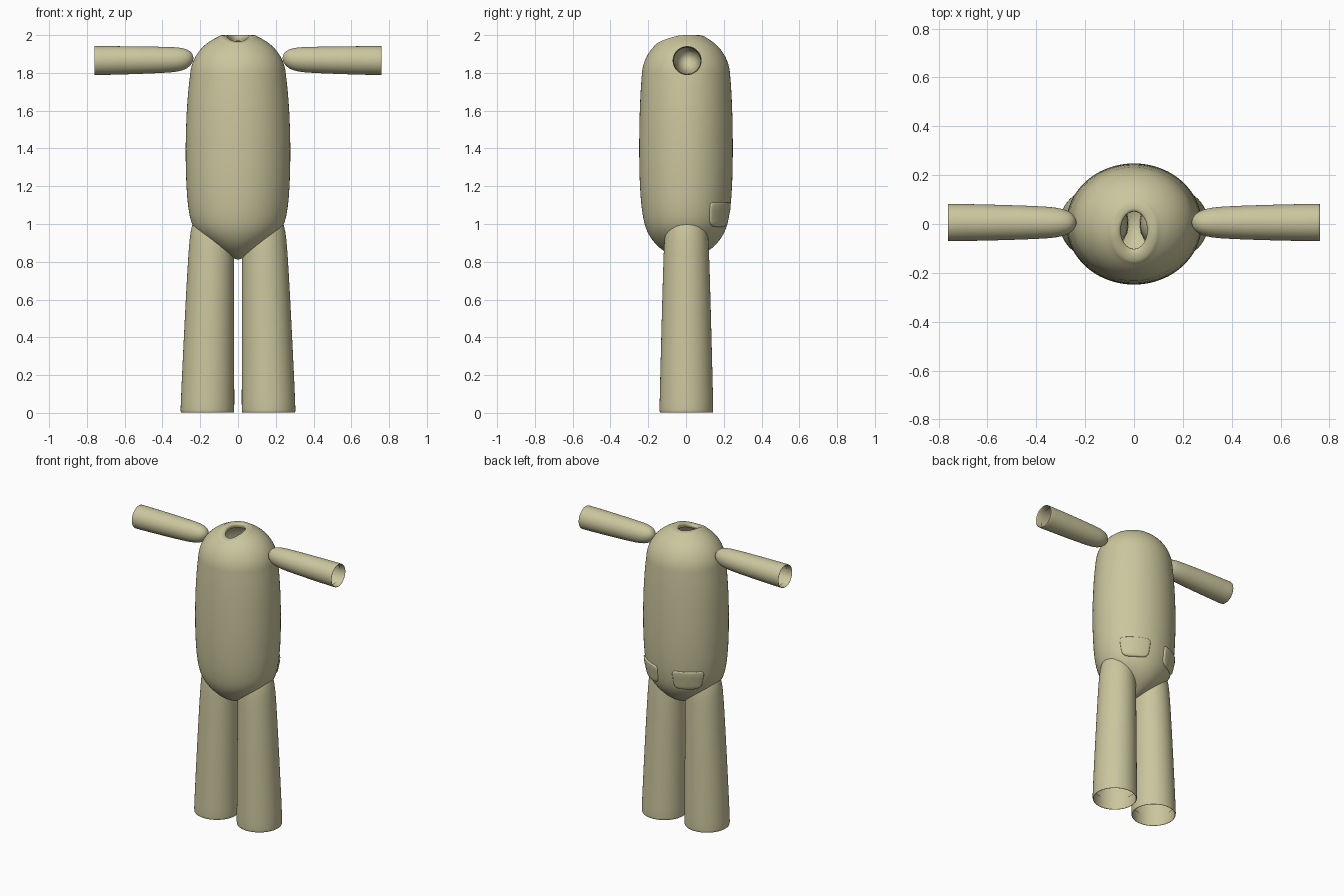
import bpy
import bmesh
from math import sin, cos, pi, sqrt, radians

if "Cube" in bpy.data.objects:
    bpy.data.objects.remove(bpy.data.objects["Cube"], do_unlink=True)

SEG = 48
ANGLES = [2 * pi * i / SEG for i in range(SEG)]

cloth = bpy.data.materials.new("khaki_cloth")
cloth.use_nodes = True
cloth.diffuse_color = (0.6, 0.565, 0.34, 1)
bsdf = cloth.node_tree.nodes["Principled BSDF"]
bsdf.inputs["Base Color"].default_value = cloth.diffuse_color
bsdf.inputs["Roughness"].default_value = 0.8


def loft(name, rings, tip=None, subdivide=1):
    """Skin a list of rings; an optional tip point closes the first ring."""
    bm = bmesh.new()
    rows = [[bm.verts.new(p) for p in ring] for ring in rings]
    for a, b in zip(rows, rows[1:]):
        for i in range(SEG):
            j = (i + 1) % SEG
            bm.faces.new((a[i], a[j], b[j], b[i]))
    if tip:
        apex = bm.verts.new(tip)
        for i in range(SEG):
            bm.faces.new((apex, rows[0][(i + 1) % SEG], rows[0][i]))
    bmesh.ops.recalc_face_normals(bm, faces=bm.faces)
    mesh = bpy.data.meshes.new(name)
    bm.to_mesh(mesh)
    bm.free()
    mesh.materials.append(cloth)
    obj = bpy.data.objects.new(name, mesh)
    bpy.context.collection.objects.link(obj)
    mesh.shade_smooth()
    if subdivide:
        mod = obj.modifiers.new("smooth", "SUBSURF")
        mod.levels = mod.render_levels = subdivide
    return obj


def flat_ring(cx, cy, z, rx, ry):
    return [(cx + rx * cos(a), cy + ry * sin(a), z) for a in ANGLES]


# Body: height, half width, half depth
BODY = [(0.82, 0.03, 0.05), (0.855, 0.092, 0.12), (0.90, 0.16, 0.17),
        (0.95, 0.217, 0.203), (1.0, 0.248, 0.222), (1.08, 0.265, 0.236),
        (1.2, 0.275, 0.246), (1.4, 0.28, 0.25), (1.6, 0.273, 0.246),
        (1.72, 0.263, 0.24), (1.78, 0.255, 0.235)]


def body_radii(z):
    for (z0, x0, y0), (z1, x1, y1) in zip(BODY, BODY[1:]):
        if z0 <= z <= z1:
            t = (z - z0) / (z1 - z0)
            return x0 + t * (x1 - x0), y0 + t * (y1 - y0)


def shoulder_height(x, y):
    d = 1 - (x / 0.255) ** 2 - (y / 0.235) ** 2
    return min(2.0, 1.78 + 0.232 * sqrt(max(0, d)))


def neck_ring(rx, ry, cy, lift=0.0, dip=0.0):
    ring = []
    for a in ANGLES:
        x, y = rx * cos(a), cy + ry * sin(a)
        z = shoulder_height(x, y) + lift - dip * max(0, -y)
        ring.append((x, y, min(2.0, z)))
    return ring


rings = [flat_ring(0, 0, z, rx, ry) for z, rx, ry in BODY]
for i in range(1, 10):
    k = 1 - cos(i / 9 * pi / 2)
    rings.append(neck_ring(0.255 + k * (0.1 - 0.255), 0.235 + k * (0.13 - 0.235), -0.03 * k))
# Neckband and turned-in edge of the neck opening
rings.append(neck_ring(0.097, 0.126, -0.03, lift=0.004))
rings.append(neck_ring(0.075, 0.1, -0.028, lift=0.004, dip=0.08))
rings.append(neck_ring(0.058, 0.08, -0.026, dip=0.2))
inner = neck_ring(0.052, 0.074, -0.025, dip=0.2)
rings.append([(x, y, z - 0.012) for x, y, z in inner])
rings.append([(x * 1.15, y * 1.1, z - 0.03) for x, y, z in inner])
loft("body", rings, tip=(0, 0, 0.81))

# Legs: height, centre x, radius (domed top first, turned-in hem last)
LEG = [(1.08, 0.135, 0.035), (1.06, 0.136, 0.07), (1.02, 0.137, 0.1),
       (0.96, 0.139, 0.113), (0.88, 0.141, 0.12), (0.6, 0.149, 0.128),
       (0.3, 0.156, 0.136), (0.02, 0.162, 0.143), (0.005, 0.162, 0.142),
       (0.0, 0.162, 0.138), (0.01, 0.162, 0.135), (0.08, 0.161, 0.135)]

# Arms: distance from centre, height, half height, half depth
ARM = [(0.24, 1.877, 0.02, 0.02), (0.253, 1.876, 0.04, 0.038),
       (0.28, 1.873, 0.056, 0.053), (0.32, 1.871, 0.065, 0.062),
       (0.38, 1.869, 0.069, 0.067), (0.55, 1.867, 0.074, 0.073),
       (0.75, 1.865, 0.077, 0.077), (0.762, 1.865, 0.077, 0.077),
       (0.762, 1.865, 0.072, 0.072), (0.72, 1.865, 0.07, 0.07)]

for side, label in ((1, "left"), (-1, "right")):
    loft(label + "_leg",
         [flat_ring(side * cx, 0.002, z, r, r) for z, cx, r in LEG],
         tip=(side * 0.135, 0.002, 1.085))
    loft(label + "_arm",
         [[(side * x, 0.006 + ry * cos(a), cz + rz * sin(a)) for a in ANGLES]
          for x, cz, rz, ry in ARM],
         tip=(side * 0.235, 0.006, 1.877))

    # Back pocket: rounded patch wrapped over the body, edge tucked in
    patch = []
    for s, offset in ((0.3, 0.007), (0.6, 0.007), (0.85, 0.007),
                      (0.95, 0.006), (0.99, 0.003), (1.0, -0.006)):
        ring = []
        for a in ANGLES:
            c, d = cos(a), sin(a)
            power = 9 if d > 0 else 4
            r = s / (abs(c) ** power + abs(d) ** power) ** (1 / power)
            u, v = r * c, r * d
            z = 1.05 + 0.065 * v
            turn = radians(35 + 22 * u * (1 + 0.05 * v))
            rx, ry = body_radii(z)
            ring.append((side * (rx + offset) * sin(turn), (ry + offset) * cos(turn), z))
        patch.append(ring)
    rx, ry = body_radii(1.05)
    mid = radians(35)
    loft(label + "_back_pocket", patch,
         tip=(side * (rx + 0.007) * sin(mid), (ry + 0.007) * cos(mid), 1.05),
         subdivide=0)
